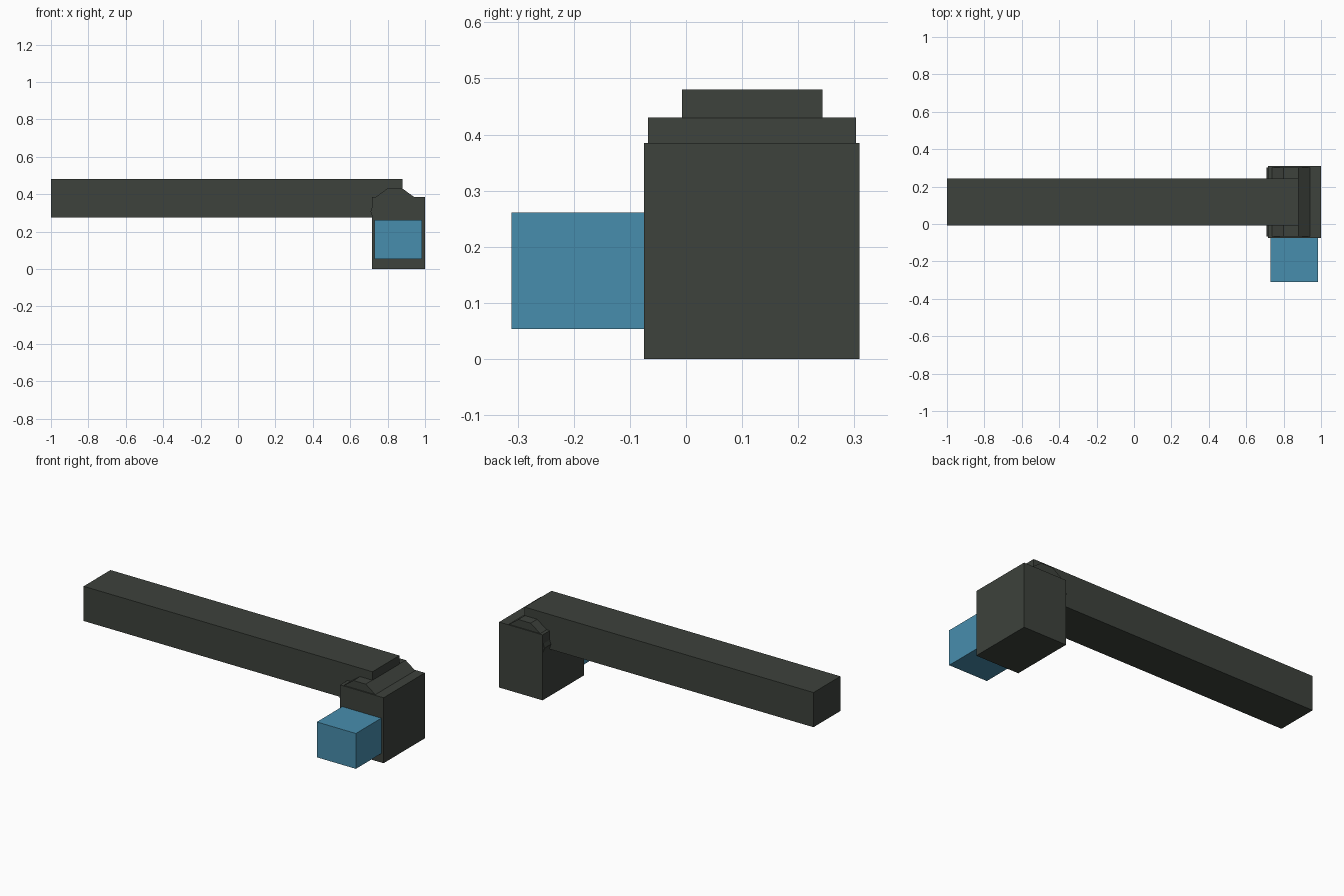
import bpy, bmesh, math
from mathutils import Matrix

if "Cube" in bpy.data.objects:
    bpy.data.objects.remove(bpy.data.objects["Cube"])


def material(name, rgb):
    m = bpy.data.materials.new(name)
    m.diffuse_color = (*rgb, 1)
    m.use_nodes = True
    m.node_tree.nodes["Principled BSDF"].inputs["Base Color"].default_value = m.diffuse_color
    return m


dark = material("dark_grey", (0.047, 0.054, 0.045))
blue = material("lens_blue", (0.064, 0.270, 0.420))


def finish(name, bm, mat):
    bmesh.ops.recalc_face_normals(bm, faces=bm.faces)
    me = bpy.data.meshes.new(name)
    bm.to_mesh(me)
    bm.free()
    me.materials.append(mat)
    ob = bpy.data.objects.new(name, me)
    bpy.context.collection.objects.link(ob)
    return ob


def box(name, lo, hi, mat):
    bm = bmesh.new()
    bmesh.ops.create_cube(bm, size=1)
    for v in bm.verts:
        v.co = [(a + b) / 2 + c * (b - a) for a, b, c in zip(lo, hi, v.co)]
    return finish(name, bm, mat)


# long horizontal arm
box("arm", (-1.0, -0.007, 0.276), (0.88, 0.243, 0.48), dark)

# housing block at the end of the arm
box("housing", (0.717, -0.075, 0.0), (1.0, 0.309, 0.385), dark)

# blue front piece
box("front_lens", (0.731, -0.311, 0.053), (0.985, -0.075, 0.261), blue)

# ten-sided hinge drum lying along y, flat side up
bm = bmesh.new()
ring = [bm.verts.new((0.839 + 0.13 * math.cos(i * math.pi / 5), -0.068,
                      0.3065 + 0.13 * math.sin(i * math.pi / 5))) for i in range(10)]
face = bm.faces.new(ring)
ext = bmesh.ops.extrude_face_region(bm, geom=[face], use_keep_orig=True)
bmesh.ops.translate(bm, vec=(0, 0.371, 0),
                    verts=[g for g in ext["geom"] if isinstance(g, bmesh.types.BMVert)])
finish("hinge_drum", bm, dark)
